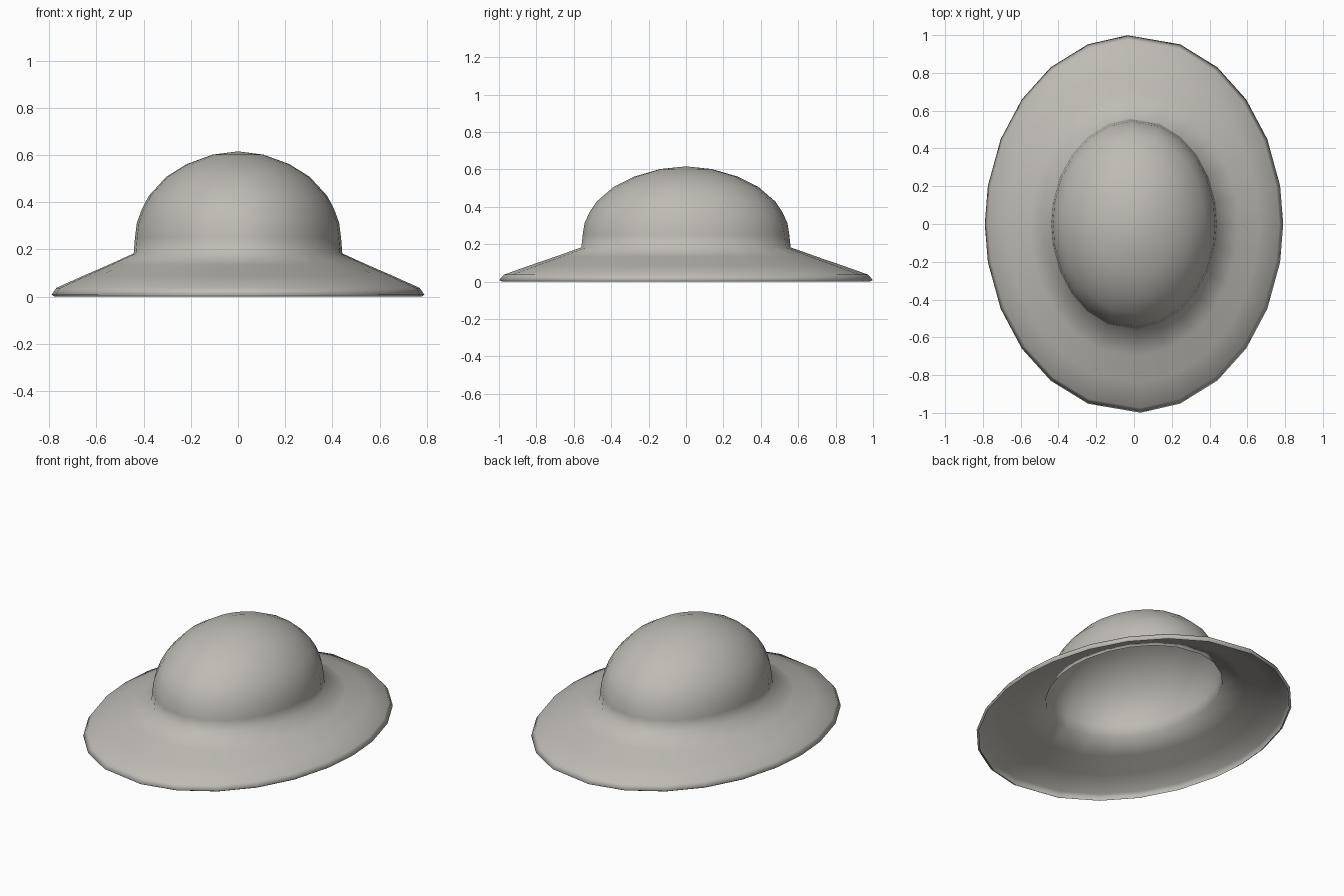
import bpy, bmesh, math

if "Cube" in bpy.data.objects:
    bpy.data.objects.remove(bpy.data.objects["Cube"])

# Felt colour
felt = bpy.data.materials.new("warm_grey_felt")
felt.diffuse_color = (0.52, 0.50, 0.46, 1)
felt.use_nodes = True
felt.node_tree.nodes["Principled BSDF"].inputs["Base Color"].default_value = felt.diffuse_color

HALF_WIDTH, HALF_LENGTH = 0.79, 1.0

# Outline angles for half the oval; the other half is the same turned by 180 degrees
half = [0, 11.7, 26.7, 41.3, 56, 72, 92.5, 108, 124, 138.7, 153.3, 168.3]
angles = [math.radians(a + turn) for turn in (0, 180) for a in half]

# Profile as (fraction of the oval, height): rolled lip, sloping brim, domed crown
profile = [(0.985, 0.0), (1.0, 0.008), (0.975, 0.037), (0.84, 0.085), (0.70, 0.133),
           (0.56, 0.183), (0.553, 0.25), (0.543, 0.313), (0.515, 0.373), (0.478, 0.428),
           (0.385, 0.508), (0.275, 0.562), (0.137, 0.602)]
TOP = 0.616

bm = bmesh.new()
rings = [[bm.verts.new((HALF_WIDTH * r * math.cos(a), HALF_LENGTH * r * math.sin(a), z))
          for a in angles] for r, z in profile]
count = len(angles)

# Walls between neighbouring rings
for low, high in zip(rings, rings[1:]):
    for i in range(count):
        j = (i + 1) % count
        bm.faces.new((low[i], low[j], high[j], high[i]))

# Crown tip
tip = bm.verts.new((0, 0, TOP))
for i in range(count):
    bm.faces.new((rings[-1][i], rings[-1][(i + 1) % count], tip))

for face in bm.faces:
    face.smooth = True

mesh = bpy.data.meshes.new("hat")
bm.to_mesh(mesh)
bm.free()
mesh.materials.append(felt)
hat = bpy.data.objects.new("hat", mesh)
bpy.context.collection.objects.link(hat)
